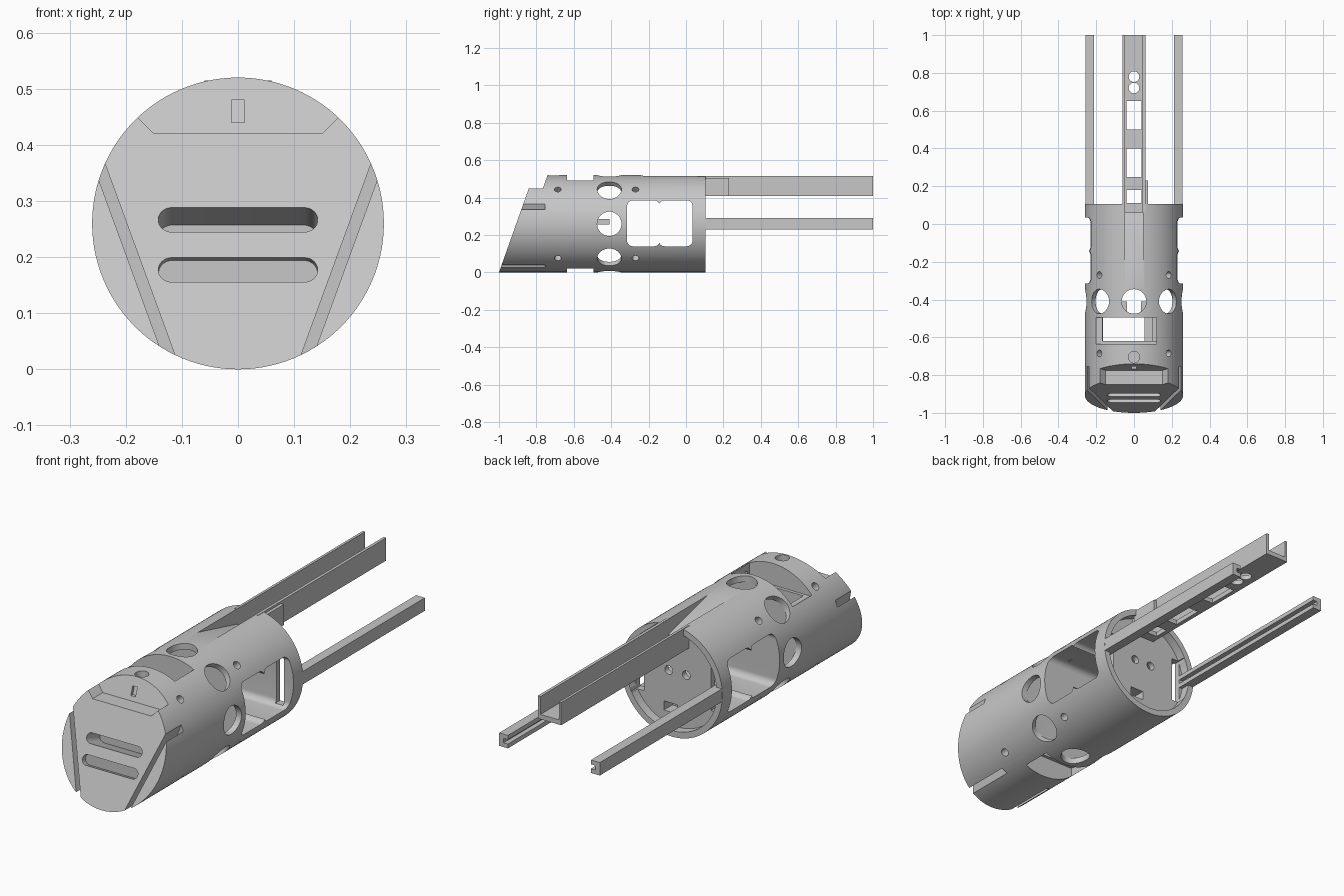
import bpy, bmesh, math
from mathutils import Matrix, Vector

cube = bpy.data.objects.get("Cube")
if cube:
    bpy.data.objects.remove(cube, do_unlink=True)

grey = bpy.data.materials.new("light grey")
grey.use_nodes = True
COLOUR = (0.57, 0.57, 0.57, 1)
grey.diffuse_color = COLOUR
grey.node_tree.nodes["Principled BSDF"].inputs["Base Color"].default_value = COLOUR

SLANT = 0.355      # rearward lean of the nose face
AXIS = 0.26        # height of the tube axis, also its radius


def make(name, bm):
    bmesh.ops.recalc_face_normals(bm, faces=bm.faces)
    mesh = bpy.data.meshes.new(name)
    bm.to_mesh(mesh)
    bm.free()
    mesh.materials.append(grey)
    ob = bpy.data.objects.new(name, mesh)
    bpy.context.collection.objects.link(ob)
    return ob


def prism(name, pts, axis, a, b, lean=0, dip=0):
    """Extrude a 2D outline along an axis, optionally sheared."""
    place = {"x": lambda p, t: Vector((t, p[0], p[1])),
             "y": lambda p, t: Vector((p[0], t, p[1])),
             "z": lambda p, t: Vector((p[0], p[1], t))}[axis]
    bm = bmesh.new()
    rings = [[bm.verts.new(place(p, t)) for p in pts] for t in (a, b)]
    for ring in rings:
        bm.faces.new(ring)
    for i in range(len(pts)):
        j = (i + 1) % len(pts)
        bm.faces.new((rings[0][i], rings[0][j], rings[1][j], rings[1][i]))
    for v in bm.verts:
        v.co.y += lean * v.co.z
        v.co.z -= dip * (v.co.y - a)
    return make(name, bm)


def box(name, x, y, z):
    return prism(name, rect(x, y), "z", *z)


def rect(u, v):
    return [(u[0], v[0]), (u[1], v[0]), (u[1], v[1]), (u[0], v[1])]


def rounded(u, v, r, n=8):
    pts = []
    for k, (cu, cv) in enumerate(((u[1] - r, v[1] - r), (u[0] + r, v[1] - r),
                                  (u[0] + r, v[0] + r), (u[1] - r, v[0] + r))):
        for i in range(n + 1):
            t = math.pi / 2 * (k + i / n)
            pts.append((cu + r * math.cos(t), cv + r * math.sin(t)))
    return pts


def circle(u, v, r, n=32):
    return [(u + r * math.cos(math.tau * i / n), v + r * math.sin(math.tau * i / n))
            for i in range(n)]


def radial(r, y, angle, inner, outer):
    """Round cutter pointing outward from the tube axis."""
    ob = prism("cutter", circle(0, 0, r), "z", inner, outer)
    ob.data.transform(Matrix.Translation((0, y, AXIS)) @ Matrix.Rotation(angle, 4, "Y"))
    return ob


def cut(target, *cutters):
    for c in cutters:
        c.hide_render = True
        mod = target.modifiers.new("cut", "BOOLEAN")
        mod.operation, mod.solver, mod.object = "DIFFERENCE", "EXACT", c
        bpy.context.view_layer.objects.active = target
        bpy.ops.object.modifier_apply(modifier=mod.name)
        bpy.data.objects.remove(c, do_unlink=True)


# Body with slanted nose
body = prism("body", circle(0, AXIS, AXIS, 112), "y", -1.1, 0.105)
cut(body, prism("cutter", rect((-0.5, 0.5), (-0.1, 0.7)), "y", -1.6, -1.0, lean=SLANT))

# Front chamber, ring chamber and shallow rear recess
for a, b in ((-0.62, -0.495), (-0.475, -0.335), (0.062, 0.3)):
    cut(body, prism("cutter", circle(0, AXIS, 0.232, 96), "y", a, b))

cut(body,
    # Brow notch and its small recess
    prism("cutter", [(-0.15, 0.42), (0.15, 0.42), (0.3, 0.57), (-0.3, 0.57)],
          "y", -1.3, -0.925, lean=SLANT),
    prism("cutter", rect((-0.012, 0.012), (0.44, 0.48)), "y", -1.2, -0.91, lean=SLANT),
    # Nose slots, square to the slanted face
    prism("cutter", rounded((-0.142, 0.142), (0.256, 0.305), 0.024), "y",
          -0.945, -0.81, dip=SLANT),
    prism("cutter", rounded((-0.142, 0.142), (0.168, 0.217), 0.024), "y",
          -0.98, -0.915, dip=SLANT),
    # Top and bottom openings into the front chamber
    box("cutter", (-0.2, 0.12), (-0.635, -0.495), (0.42, 0.6)),
    box("cutter", (-0.165, 0.1), (-0.635, -0.495), (-0.1, 0.1)),
    # Shallow dimple on top
    prism("cutter", circle(0, -0.705, 0.03), "z", 0.49, 0.6))

# Diagonal side grooves in the nose
for s in (-1, 1):
    groove = [(s * 0.263, 0.437), (s * 0.095, -0.022), (s * 0.125, 0), (s * 0.277, 0.417)]
    cut(body, prism("cutter", groove, "y", -1.2, -0.755))

# Ring of round windows and small screw holes
for k in range(8):
    cut(body, radial(0.065, -0.41, k * math.pi / 4, 0.14, 0.4))
for k in range(4):
    for y in (-0.685, -0.27):
        cut(body, radial(0.018, y, (k + 0.5) * math.pi / 2, 0.19, 0.4))

# Paired side windows right through the body, and the sloping top trough
for y in ((-0.315, -0.14), (-0.145, 0.035)):
    cut(body, prism("cutter", rounded(y, (0.14, 0.385), 0.03), "x", -0.5, 0.5))
cut(body, prism("cutter", [(-0.25, 0.522), (0.12, 0.43), (0.12, 0.6), (-0.25, 0.6)],
                "x", -0.048, 0.048))

# Holes in the rear wall
cut(body, box("cutter", (0.0, 0.07), (0, 0.1), (0.088, 0.13)))
for s in (-1, 1):
    cut(body,
        prism("cutter", circle(s * 0.045, 0.28, 0.02), "y", 0, 0.1),
        box("cutter", sorted((s * 0.172, s * 0.212)), (0, 0.1), (0.15, 0.365)))

# Top channel with floor openings
channel = box("top_channel", (-0.06, 0.06), (0.06, 1.0), (0.41, 0.515))
cut(channel, box("cutter", (-0.048, 0.046), (0, 1.1), (0.432, 0.6)))
for y in ((0.11, 0.18), (0.25, 0.4), (0.5, 0.65)):
    cut(channel, box("cutter", (-0.04, 0.04), y, (0.3, 0.6)))
for y in (0.72, 0.78):
    cut(channel, prism("cutter", circle(0, y, 0.028), "z", 0.3, 0.6))
box("channel_bracket", (0.05, 0.075), (0.09, 0.23), (0.41, 0.505))

# Side rails, grooved on the inner face, and prongs in the ring chamber
for s, side in ((-1, "right"), (1, "left")):
    profile = [(0.213, 0.23), (0.258, 0.23), (0.258, 0.29), (0.213, 0.29),
               (0.213, 0.27), (0.235, 0.27), (0.235, 0.25), (0.213, 0.25)]
    prism(side + "_rail", [(s * x, z) for x, z in profile], "y", 0.062, 1.0)
    box(side + "_prong", sorted((s * 0.036, s * 0.066)), (-0.48, -0.41), (0.255, 0.285))

# Block beside the front chamber opening
box("chamber_block", (0.055, 0.1), (-0.625, -0.49), (0.1, 0.4))

# Smooth round walls, keep edges sharp
bpy.ops.object.select_all(action="DESELECT")
for ob in bpy.context.scene.objects:
    if ob.type == "MESH":
        ob.select_set(True)
        bpy.context.view_layer.objects.active = ob
bpy.ops.object.shade_smooth_by_angle(angle=math.radians(25))
